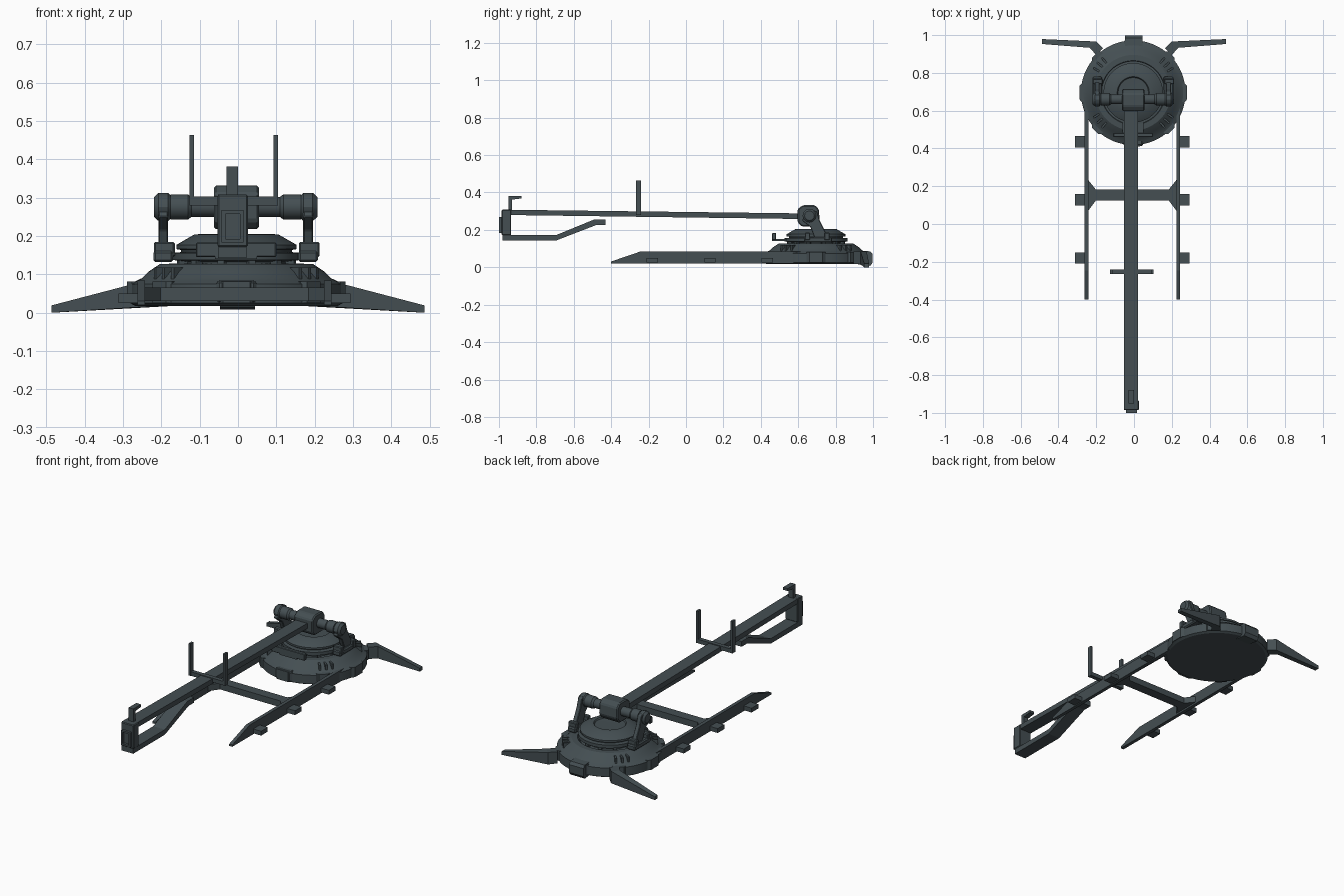
import bpy, bmesh, math
from mathutils import Vector, Matrix

cube = bpy.data.objects.get("Cube")
if cube:
    bpy.data.objects.remove(cube, do_unlink=True)

slate = bpy.data.materials.new("dark slate metal")
slate.use_nodes = True
SLATE = (0.058, 0.077, 0.085, 1)
slate.diffuse_color = SLATE
slate.node_tree.nodes["Principled BSDF"].inputs["Base Color"].default_value = SLATE

CY = 0.695    # turntable centre along y
AX = -0.014   # boom centre line


def finish(name, bm, smooth=False, bevel=0):
    bmesh.ops.recalc_face_normals(bm, faces=bm.faces)
    me = bpy.data.meshes.new(name)
    bm.to_mesh(me)
    bm.free()
    me.materials.append(slate)
    ob = bpy.data.objects.new(name, me)
    bpy.context.collection.objects.link(ob)
    if bevel:
        mod = ob.modifiers.new("bevel", "BEVEL")
        mod.width, mod.segments = bevel, 1
    if smooth:
        bpy.ops.object.select_all(action="DESELECT")
        ob.select_set(True)
        bpy.context.view_layer.objects.active = ob
        bpy.ops.object.shade_smooth_by_angle(angle=math.radians(30))
    return ob


def box(name, x, y, z, bevel=0):
    bm = bmesh.new()
    bmesh.ops.create_cube(bm, size=1)
    for v in bm.verts:
        v.co = Vector([(r[0] + r[1]) / 2 + c * (r[1] - r[0]) for r, c in zip((x, y, z), v.co)])
    return finish(name, bm, bevel=bevel)


def extrude(name, pts, lo, hi, axis="x", bevel=0):
    """Prism from a (y, z) outline along x, or an (x, y) outline along z."""
    bm = bmesh.new()
    place = (lambda p, t: (t, p[0], p[1])) if axis == "x" else (lambda p, t: (p[0], p[1], t))
    a = [bm.verts.new(place(p, lo)) for p in pts]
    b = [bm.verts.new(place(p, hi)) for p in pts]
    bm.faces.new(a)
    bm.faces.new(b)
    for i in range(len(pts)):
        j = (i + 1) % len(pts)
        bm.faces.new((a[i], a[j], b[j], b[i]))
    return finish(name, bm, bevel=bevel)


def lathe(name, profile, matrix, steps=64):
    """Spin an (r, height) profile around local z."""
    bm = bmesh.new()
    vs = [bm.verts.new((r, 0, h)) for r, h in profile]
    edges = [bm.edges.new(p) for p in zip(vs, vs[1:])]
    bmesh.ops.spin(bm, geom=vs + edges, axis=(0, 0, 1), cent=(0, 0, 0),
                   angle=math.tau, steps=steps)
    bmesh.ops.remove_doubles(bm, verts=bm.verts, dist=1e-5)
    bmesh.ops.transform(bm, matrix=matrix, verts=bm.verts)
    return finish(name, bm, smooth=True)


def around(ob, degrees):
    """Place an object built along +x around the turntable centre."""
    ob.matrix_world = Matrix.Translation((-0.004, CY, 0)) @ Matrix.Rotation(math.radians(degrees), 4, "Z")


# Round base and turntable
centre = Matrix.Translation((-0.004, CY, 0))
lathe("base", [(0, 0.018), (0.265, 0.018), (0.277, 0.025), (0.277, 0.075), (0.262, 0.083),
               (0.247, 0.09), (0.23, 0.107), (0.2, 0.127), (0.17, 0.128), (0.16, 0.118),
               (0, 0.118)], centre)
lathe("turntable", [(0, 0.11), (0.135, 0.11), (0.135, 0.133), (0.168, 0.138), (0.168, 0.156),
                    (0.145, 0.158), (0.145, 0.164), (0.157, 0.166), (0.157, 0.177),
                    (0.11, 0.204), (0.085, 0.206), (0.08, 0.199), (0, 0.197)], centre)

# Blocks on the base wall, and ribs on its shoulder
for i in range(8):
    w = 0.05 if i % 2 == 0 else 0.035
    around(extrude("wall_block", [(0.24, -w), (0.272, -w), (0.285, -w * 0.7),
                                  (0.285, w * 0.7), (0.272, w), (0.24, w)],
                   0.025, 0.082, "z"), i * 45)
for side in (0, 180):
    for a in (-48, -40, -32, 32, 40, 48):
        around(box("shoulder_rib", (0.19, 0.25), (-0.005, 0.005), (0.085, 0.118)), side + a)
for i in range(12):
    around(box("turntable_strut", (0.125, 0.158), (-0.009, 0.009), (0.115, 0.14)), i * 30 + 15)

# Rear coupling and front bumper
extrude("rear_coupling", [(0.92, 0.015), (0.965, 0.01), (0.985, 0.008), (0.998, 0.025),
                          (0.998, 0.07), (0.985, 0.085), (0.92, 0.09)], -0.047, 0.045)
box("front_bumper", (-0.056, 0.048), (0.412, 0.46), (0.025, 0.085), 0.008)

# Ledge at the turntable front
box("front_ledge", (-0.06, 0.05), (0.46, 0.56), (0.14, 0.15))
box("front_ledge_lip", (-0.11, 0.1), (0.46, 0.482), (0.145, 0.183), 0.003)

for s, side in ((-1, "right"), (1, "left")):
    # Splayed rear stabiliser, tapering towards its tip
    bm = bmesh.new()
    rings = []
    for x0, y0, x1, y1, lo, hi in ((0.165, 0.93, 0.2, 0.895, 0.018, 0.085),
                                   (0.2, 0.966, 0.235, 0.933, 0.016, 0.085),
                                   (0.487, 0.979, 0.487, 0.953, 0, 0.019)):
        rings.append([bm.verts.new((s * x, y, z)) for x, y, z in
                      ((x0, y0, lo), (x0, y0, hi), (x1, y1, hi), (x1, y1, lo))])
    for a, b in zip(rings, rings[1:]):
        for i in range(4):
            j = (i + 1) % 4
            bm.faces.new((a[i], a[j], b[j], b[i]))
    bm.faces.new(rings[0])
    bm.faces.new(rings[-1])
    finish(side + "_stabiliser", bm)

    # Ground rail with outer tabs
    rx = s * 0.243 - 0.009
    extrude(side + "_rail", [(-0.4, 0.02), (0.68, 0.02), (0.68, 0.084), (-0.245, 0.084),
                             (-0.4, 0.031)], rx - 0.01, rx + 0.01)
    for y in (-0.18, 0.128, 0.435):
        ends = sorted((rx, rx + s * 0.06))
        box(side + "_rail_tab", ends, (y - 0.03, y + 0.03), (0.025, 0.05))

    # Flared end of the cross beam
    extrude(side + "_beam_gusset", [(rx, 0.245), (rx - s * 0.05, 0.182), (rx - s * 0.05, 0.124),
                                    (rx, 0.058)], 0.03, 0.066, "z")

    # Tilted cradle post with foot and bearing cap
    px = s * 0.189 - 0.006
    extrude(side + "_cradle_post", [(0.62, 0.25), (0.665, 0.215), (0.69, 0.15), (0.775, 0.15),
                                    (0.745, 0.19), (0.715, 0.25), (0.7, 0.3), (0.65, 0.312)],
            px - 0.013, px + 0.013, bevel=0.003)
    box(side + "_cradle_foot", (px - 0.026, px + 0.026), (0.63, 0.78), (0.132, 0.162), 0.006)
    box(side + "_cradle_lug", (px - 0.024, px + 0.03), (0.74, 0.768), (0.145, 0.185), 0.004)
    box(side + "_cradle_lug", (px - 0.024, px + 0.03), (0.635, 0.663), (0.145, 0.185), 0.004)
    cap = Matrix.Translation((px, 0.66, 0.276)) @ Matrix.Rotation(math.pi / 2, 4, "Y")
    lathe(side + "_bearing_cap", [(0, -0.024), (0.026, -0.024), (0.037, -0.012), (0.037, 0.012),
                                  (0.026, 0.024), (0, 0.024)], cap, 12)

box("cross_beam", (-0.21, 0.19), (0.125, 0.182), (0.03, 0.066))

# Stepped axle and pivot housing
axle = Matrix.Translation((-0.006, 0.66, 0.276)) @ Matrix.Rotation(math.pi / 2, 4, "Y")
lathe("axle", [(0, -0.17), (0.033, -0.17), (0.033, -0.125), (0.026, -0.115), (0.026, 0.115),
               (0.033, 0.125), (0.033, 0.17), (0, 0.17)], axle, 24)
extrude("pivot_housing", [(0.597, 0.24), (0.62, 0.218), (0.69, 0.218), (0.715, 0.25),
                          (0.71, 0.31), (0.69, 0.332), (0.625, 0.332), (0.597, 0.312)],
        -0.063, 0.055, bevel=0.006)

# Long boom and the loop hanging under its tip
extrude("boom", [(-0.98, 0.28), (0.63, 0.258), (0.63, 0.288), (-0.98, 0.308)],
        AX - 0.038, AX + 0.036)
extrude("tip_loop", [(-0.982, 0.143), (-0.695, 0.143), (-0.48, 0.226), (-0.43, 0.226),
                     (-0.43, 0.256), (-0.49, 0.256), (-0.695, 0.172), (-0.938, 0.172),
                     (-0.938, 0.29), (-0.982, 0.29)], AX - 0.038, AX + 0.036)
box("tip_cap", (AX - 0.04, AX + 0.04), (-0.986, -0.935), (0.172, 0.308), 0.004)

# Framed opening on the tip
for z in ((0.183, 0.193), (0.258, 0.268)):
    box("tip_frame_bar", (AX - 0.028, AX + 0.028), (-1, -0.98), z)
for x in (-0.024, 0.024):
    box("tip_frame_side", (AX + x - 0.005, AX + x + 0.005), (-1, -0.98), (0.183, 0.268))

# Hook above the tip
extrude("tip_hook", [(-0.95, 0.3), (-0.93, 0.3), (-0.93, 0.362), (-0.88, 0.368), (-0.88, 0.382),
                     (-0.95, 0.382)], AX - 0.016, AX + 0.014)

# Fork carried halfway along the boom
box("fork_bar", (-0.127, 0.104), (-0.264, -0.24), (0.28, 0.303))
for x in (-0.121, 0.098):
    box("fork_prong", (x - 0.006, x + 0.006), (-0.266, -0.24), (0.28, 0.464))
